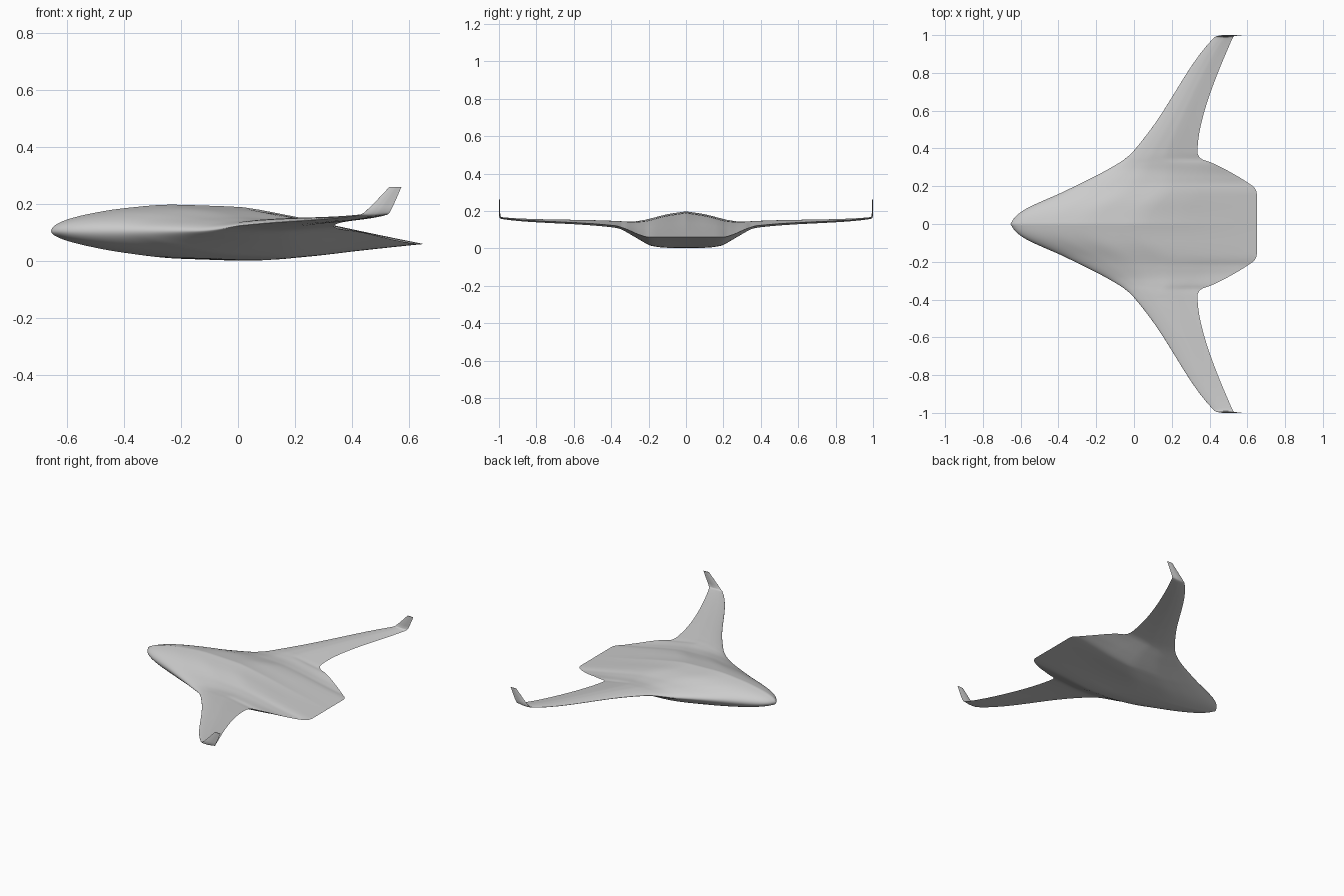
import bpy
import bmesh
import math

default_cube = bpy.data.objects.get("Cube")
if default_cube:
    bpy.data.objects.remove(default_cube, do_unlink=True)


def smooth_curve(points):
    """Return a monotone cubic function through (position, value) points."""
    xs = [p[0] for p in points]
    ys = [p[1] for p in points]
    count = len(points)
    secants = [(ys[i + 1] - ys[i]) / (xs[i + 1] - xs[i]) for i in range(count - 1)]
    slopes = [secants[0]]
    for before, after in zip(secants, secants[1:]):
        if before * after <= 0:
            slopes.append(0)
        else:
            slopes.append(2 * before * after / (before + after))
    slopes.append(secants[-1])

    def evaluate(x):
        x = min(max(x, xs[0]), xs[-1])
        i = max(k for k in range(count - 1) if xs[k] <= x)
        width = xs[i + 1] - xs[i]
        t = (x - xs[i]) / width
        rise = t * t * (3 - 2 * t)
        return (ys[i] * (1 - rise) + ys[i + 1] * rise
                + width * t * (1 - t) * ((1 - t) * slopes[i] - t * slopes[i + 1]))

    return evaluate


# Outline and thickness along the span, from the centre line to the winglet tip
span_y = smooth_curve([(0, 0), (.5, .5), (.98, .98), (1, .993), (1.03, .997), (1.1, .997)])
leading_x = smooth_curve([(0, -.654), (.034, -.632), (.066, -.595), (.177, -.36), (.288, -.14),
                          (.347, -.045), (.389, 0), (.97, .41), (1, .435), (1.1, .53)])
trailing_x = smooth_curve([(0, .65), (.16, .65), (.19, .64), (.214, .61), (.325, .41),
                           (.347, .352), (.378, .336), (.98, .52), (1, .528), (1.1, .572)])
leading_z = smooth_curve([(0, .105), (.28, .106), (.4, .125), (.98, .16),
                          (1, .166), (1.03, .19), (1.1, .26)])
trailing_z = smooth_curve([(0, .06), (.2, .06), (.25, .073), (.325, .105), (.38, .121),
                           (.98, .162), (1, .167), (1.03, .19), (1.1, .26)])
upper_height = smooth_curve([(0, .108), (.1, .092), (.2, .066), (.3, .04), (.4, .023),
                             (.98, .005), (1.1, .002)])
lower_depth = smooth_curve([(0, .081), (.1, .08), (.18, .071), (.22, .055), (.3, .025),
                            (.36, .012), (.98, .005), (1.1, .002)])
tilt = smooth_curve([(0, 0), (.97, 0), (1, math.pi / 4), (1.03, math.pi / 2), (1.1, math.pi / 2)])

# Section shape, measured against the square root of the chord fraction
section = smooth_curve([(0, 0), (.19, .36), (.34, .64), (.44, .82), (.59, 1),
                        (.7, 1), (.8, .77), (.88, .47), (1, 0)])


def section_point(u, t, side):
    chord = t * t
    lift = section(t) * (upper_height(u) if side > 0 else -lower_depth(u))
    x = leading_x(u) + chord * (trailing_x(u) - leading_x(u))
    z = leading_z(u) + chord * (trailing_z(u) - leading_z(u))
    return (x, span_y(u) - math.sin(tilt(u)) * lift, z + math.cos(tilt(u)) * lift)


# Span stations: close together over the body and the winglet bend
stations = [i * .01 for i in range(42)]
stations += [.41 + i * .04 for i in range(1, 15)]
stations += [.98 + i * .006 for i in range(1, 10)]
stations += [1.06, 1.1]

# Ring order: trailing edge, over the top to the nose, back underneath
steps = 32
ring = [(i / steps, 1) for i in range(steps, 0, -1)]
ring += [(i / steps, -1) for i in range(steps)]

bm = bmesh.new()
loops = [[bm.verts.new(section_point(u, t, side)) for t, side in ring] for u in stations]
for inner, outer in zip(loops, loops[1:]):
    for k in range(len(ring)):
        n = (k + 1) % len(ring)
        bm.faces.new((inner[k], inner[n], outer[n], outer[k]))
bm.faces.new(loops[-1])
bmesh.ops.recalc_face_normals(bm, faces=bm.faces)
# An open half shell: make sure the upper skin points up
bm.faces.ensure_lookup_table()
bm.normal_update()
if bm.faces[steps // 2].normal.z < 0:
    bmesh.ops.reverse_faces(bm, faces=bm.faces)

mesh = bpy.data.meshes.new("blended_wing_body")
bm.to_mesh(mesh)
bm.free()
aircraft = bpy.data.objects.new("blended_wing_body", mesh)
bpy.context.collection.objects.link(aircraft)

# Single grey skin
grey = bpy.data.materials.new("light_grey")
grey.use_nodes = True
grey.diffuse_color = (.6, .6, .6, 1)
grey.node_tree.nodes["Principled BSDF"].inputs["Base Color"].default_value = (.6, .6, .6, 1)
mesh.materials.append(grey)

# Smooth skin with a sharp trailing edge
bpy.ops.object.select_all(action="DESELECT")
aircraft.select_set(True)
bpy.context.view_layer.objects.active = aircraft
bpy.ops.object.shade_smooth_by_angle(angle=math.radians(40))

# Second half
mirror = aircraft.modifiers.new("mirror", "MIRROR")
mirror.use_axis = (False, True, False)
mirror.use_clip = True
mirror.merge_threshold = .0005
